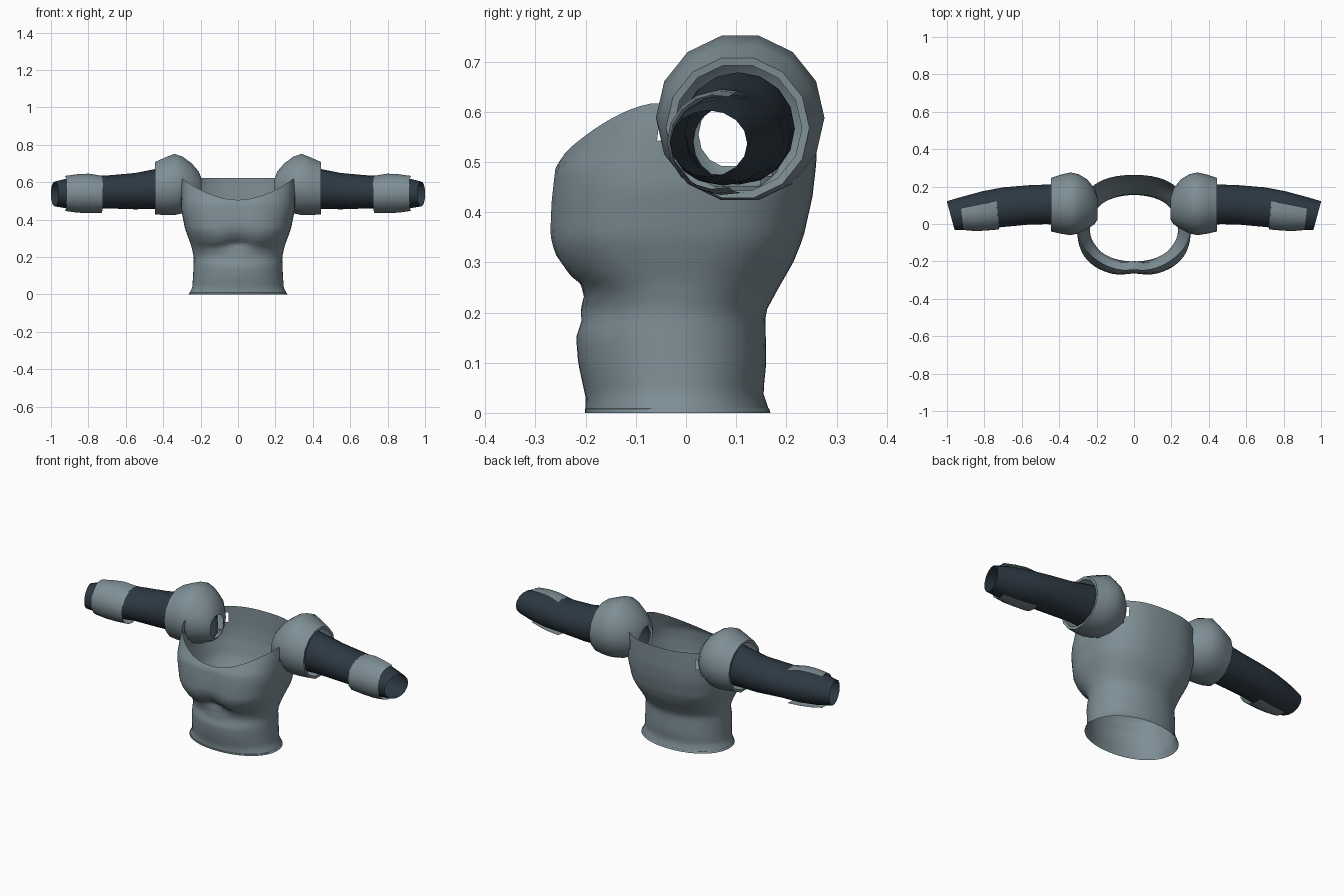
import bpy, math

if "Cube" in bpy.data.objects:
    bpy.data.objects.remove(bpy.data.objects["Cube"])


def material(name, rgb):
    m = bpy.data.materials.new(name)
    m.diffuse_color = (*rgb, 1)
    m.use_nodes = True
    m.node_tree.nodes["Principled BSDF"].inputs["Base Color"].default_value = m.diffuse_color
    return m


ARMOR = material("grey_blue_armor", (0.21, 0.275, 0.305))
CLOTH = material("dark_navy_cloth", (0.026, 0.04, 0.055))


def make(name, verts, faces, mat, mirror=False, angle=50):
    mesh = bpy.data.meshes.new(name)
    mesh.from_pydata(verts, [], faces)
    mesh.materials.append(mat)
    ob = bpy.data.objects.new(name, mesh)
    bpy.context.collection.objects.link(ob)
    if mirror:
        ob.modifiers.new("other_side", "MIRROR")
    bpy.ops.object.select_all(action="DESELECT")
    ob.select_set(True)
    bpy.context.view_layer.objects.active = ob
    bpy.ops.object.shade_smooth_by_angle(angle=math.radians(angle))
    return ob


def grid_faces(rows, cols, closed=True):
    out = []
    for i in range(rows - 1):
        for j in range(cols if closed else cols - 1):
            k = (j + 1) % cols
            out.append((i * cols + j, i * cols + k, (i + 1) * cols + k, (i + 1) * cols + j))
    return out


def loft(name, rings, mat, sides=14, half_arc=None):
    """Open tube along x; ring = x, y centre, z centre, y radius, z radius, tilt."""
    verts = []
    for x, yc, zc, ry, rz, tilt in rings:
        for j in range(sides):
            if half_arc is None:
                a = 2 * math.pi * j / sides
            else:
                a = math.pi + half_arc * (2 * j / (sides - 1) - 1)
            dy = ry * math.cos(a)
            verts.append((x + tilt * dy, yc + dy, zc + rz * math.sin(a)))
    make(name, verts, grid_faces(len(rings), sides, half_arc is None), mat, mirror=True)


def curve(points, z):
    """Piecewise eased profile lookup."""
    if z <= points[0][0]:
        return points[0][1]
    for (a, va), (b, vb) in zip(points, points[1:]):
        if z <= b:
            return va + (vb - va) * (z - a) / (b - a)
    return points[-1][1]


# Torso profiles by height
WIDTH = [(0, .262), (.012, .258), (.035, .245), (.1, .24), (.2, .236), (.26, .25),
         (.35, .283), (.45, .303), (.55, .305), (.62, .30)]
FRONT = [(0, -.2), (.03, -.2), (.1, -.215), (.15, -.219), (.2, -.203), (.25, -.214), (.27, -.243),
         (.31, -.268), (.35, -.277), (.42, -.274), (.49, -.266), (.52, -.245), (.62, -.19)]
BACK = [(0, .167), (.04, .154), (.1, .16), (.2, .158), (.25, .185), (.3, .214),
        (.35, .234), (.43, .252), (.5, .26), (.62, .262)]
BOXY = [(0, 2.1), (.22, 2.1), (.34, 2.6), (.62, 2.5)]


def torso_point(theta, z):
    c, s = math.cos(theta), math.sin(theta)
    e = 2 / curve(BOXY, z)
    x = curve(WIDTH, z) * math.copysign(abs(c) ** e, c)
    yc = -.02
    if s < 0:
        # under-bust line arches up at the middle
        zf = z - .03 * math.exp(-(x / .07) ** 2) if .2 < z < .36 else z
        depth = yc - curve(FRONT, zf)
        if z > .25:
            depth -= .012 * math.exp(-(x / .06) ** 2)
    else:
        depth = curve(BACK, z) - yc
    return x, yc + depth * math.copysign(abs(s) ** e, s), z


def top_edge(theta):
    if math.sin(theta) >= 0:
        return .622
    x = abs(torso_point(theta, .55)[0])
    return .505 + .112 * min(1, x / .3) ** 1.8


# Torso shell with scooped neckline and arm holes
COLS, ROWS = 56, 34
verts = []
for i in range(ROWS):
    for j in range(COLS):
        th = 2 * math.pi * (j + .0) / COLS
        verts.append(torso_point(th, top_edge(th) * i / (ROWS - 1)))


def in_arm_hole(face):
    p = [sum(verts[v][k] for v in face) / 4 for k in range(3)]
    return abs(p[0]) > .15 and (math.hypot(p[1] - .09, p[2] - .56) < .115
                                or (p[2] > .55 and -.04 < p[1] < .19))


make("torso_shell", verts, [f for f in grid_faces(ROWS, COLS) if not in_arm_hole(f)], ARMOR)

# Thin hem around the waist opening
hem = []
for z, grow in ((0, 1.008), (.008, 1.008), (.009, 1.0)):
    for j in range(COLS):
        x, y, _ = torso_point(2 * math.pi * j / COLS, z)
        hem.append((x * grow, y * grow, z))
make("waist_hem", hem, grid_faces(3, COLS), ARMOR)

# Domed shoulder guards
loft("shoulder_guard", [
    (.195, .085, .555, .06, .065, 0), (.21, .095, .565, .095, .095, 0),
    (.25, .105, .578, .133, .128, 0), (.295, .108, .585, .158, .155, 0),
    (.34, .108, .588, .168, .168, 0), (.39, .106, .578, .158, .158, 0),
    (.445, .103, .568, .143, .143, 0), (.443, .103, .568, .128, .128, 0)], ARMOR)

# Sleeves
loft("sleeve", [
    (.215, .07, .54, .055, .066, 0), (.28, .1, .565, .11, .11, 0),
    (.40, .105, .567, .112, .112, 0), (.46, .105, .562, .106, .105, 0),
    (.55, .103, .552, .105, .097, 0), (.70, .09, .548, .106, .088, 0),
    (.80, .075, .543, .1, .09, .1), (.90, .058, .54, .088, .083, .2),
    (.98, .045, .537, .077, .066, .27)], CLOTH, sides=16)

# Forearm guards wrapping the front of each sleeve
loft("forearm_guard", [
    (.73, .087, .535, .116, .1, .08), (.80, .077, .54, .112, .106, .08),
    (.86, .067, .54, .105, .103, .1), (.925, .058, .54, .09, .094, .12)],
    ARMOR, sides=11, half_arc=math.radians(107))
